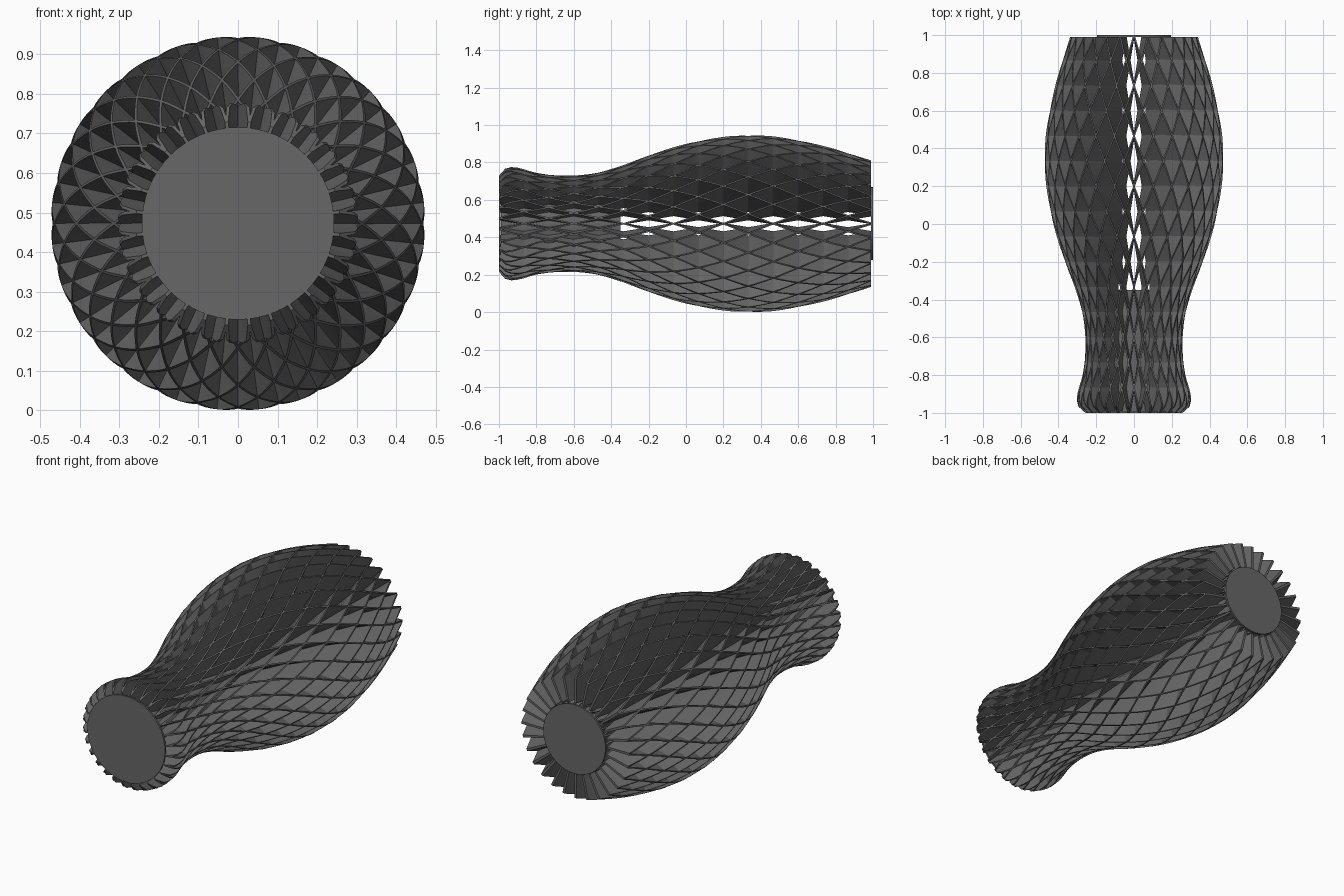
import bpy, bmesh, math

if "Cube" in bpy.data.objects:
    bpy.data.objects.remove(bpy.data.objects["Cube"])

CZ = 0.4725          # height of the long axis
N = 28               # fin positions in each direction
STEP = 2 * math.pi / N
TWIST = 7.5 * STEP   # total turn over the length
INNER, THICK, SEG = 0.2, 0.008, 60
Y0, Y1 = -1.0, 0.99

DARK = bpy.data.materials.new("dark_grey")
DARK.diffuse_color = (0.135, 0.135, 0.135, 1)
DARK.use_nodes = True
DARK.node_tree.nodes["Principled BSDF"].inputs["Base Color"].default_value = DARK.diffuse_color

# outer silhouette: (y, radius)
PROFILE = [(-1, .258), (-.975, .29), (-.935, .303), (-.88, .295), (-.8, .272),
           (-.65, .257), (-.5, .268), (-.35, .308), (-.2, .365), (0, .427),
           (.2, .464), (.34, .4725), (.5, .463), (.75, .412), (1, .335)]


def radius(y):
    """Smooth cubic interpolation through the profile."""
    p, n = PROFILE, len(PROFILE)
    i = 0
    while i < n - 2 and y > p[i + 1][0]:
        i += 1

    def slope(j):
        a, b = p[max(j - 1, 0)], p[min(j + 1, n - 1)]
        return (b[1] - a[1]) / (b[0] - a[0])
    h = p[i + 1][0] - p[i][0]
    t = (y - p[i][0]) / h
    return ((2*t**3 - 3*t**2 + 1) * p[i][1] + (t**3 - 2*t**2 + t) * h * slope(i)
            + (3*t**2 - 2*t**3) * p[i + 1][1] + (t**3 - t**2) * h * slope(i + 1))


def finish(bm, name):
    bmesh.ops.recalc_face_normals(bm, faces=bm.faces)
    me = bpy.data.meshes.new(name)
    bm.to_mesh(me)
    bm.free()
    me.materials.append(DARK)
    ob = bpy.data.objects.new(name, me)
    bpy.context.collection.objects.link(ob)


def fin_set(name, side):
    """Twisted radial fins; side = -1 mirrors the set top to bottom."""
    bm = bmesh.new()
    for i in range(N):
        prev = None
        for s in range(SEG + 1):
            y = Y0 + (Y1 - Y0) * s / SEG
            a = side * (i * STEP + TWIST * (1 - y) / 2)
            c, d = math.cos(a), math.sin(a)
            ro = radius(y)
            ring = []
            for r, t in ((INNER, -1), (ro, -1), (ro, 1), (INNER, 1)):
                w = t * THICK / 2
                ring.append(bm.verts.new((r * c - w * d, y, CZ + r * d + w * c)))
            if prev:
                for k in range(4):
                    m = (k + 1) % 4
                    bm.faces.new((prev[k], prev[m], ring[m], ring[k]))
            else:
                bm.faces.new(ring)
            prev = ring
        bm.faces.new(prev)
    finish(bm, name)


def disc(name, y, r, h=0.01):
    bpy.ops.mesh.primitive_cylinder_add(vertices=64, radius=r, depth=h,
                                        location=(0, y, CZ), rotation=(math.pi / 2, 0, 0))
    bpy.context.object.name = name
    bpy.context.object.data.materials.append(DARK)


# crossing fin sets
fin_set("left_twist_fins", 1)
fin_set("right_twist_fins", -1)

# end plates and the solid core inside the neck
disc("front_plate", -0.996, 0.243)
disc("back_plate", 0.995, 0.195)
disc("neck_core", -0.67, 0.195, 0.64)
